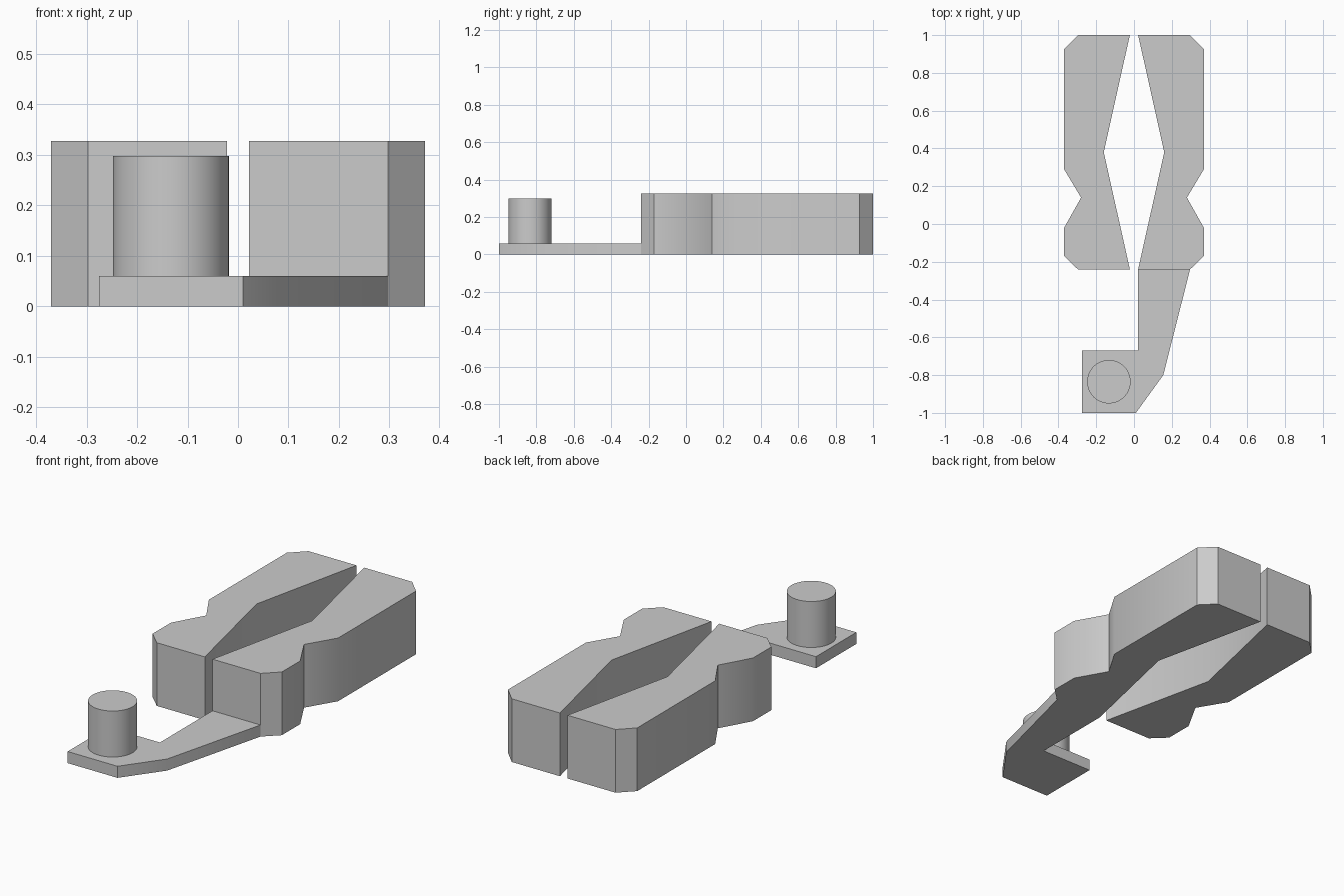
import bpy
import bmesh
import math

if "Cube" in bpy.data.objects:
    bpy.data.objects.remove(bpy.data.objects["Cube"], do_unlink=True)

grey = bpy.data.materials.new("plain grey")
grey.use_nodes = True
COLOUR = (0.6, 0.6, 0.6, 1.0)
grey.diffuse_color = COLOUR
grey.node_tree.nodes["Principled BSDF"].inputs["Base Color"].default_value = COLOUR


def finish(obj, name):
    """Name a part, colour it and smooth its shallow edges."""
    obj.name = name
    obj.data.materials.append(grey)
    bpy.ops.object.select_all(action='DESELECT')
    obj.select_set(True)
    bpy.context.view_layer.objects.active = obj
    bpy.ops.object.shade_smooth_by_angle(angle=math.radians(35))


def prism(name, outline, height):
    """Extrude a flat outline up from the ground."""
    bm = bmesh.new()
    base = bm.faces.new([bm.verts.new((x, y, 0)) for x, y in outline])
    top = bmesh.ops.extrude_face_region(bm, geom=[base])["geom"]
    verts = [v for v in top if isinstance(v, bmesh.types.BMVert)]
    bmesh.ops.translate(bm, verts=verts, vec=(0, 0, height))
    bmesh.ops.recalc_face_normals(bm, faces=bm.faces)
    mesh = bpy.data.meshes.new(name)
    bm.to_mesh(mesh)
    bm.free()
    obj = bpy.data.objects.new(name, mesh)
    bpy.context.collection.objects.link(obj)
    finish(obj, name)


# Two mirrored jaws with an outer notch and an angled inner face
jaw = [(0.022, 1), (0.16, 0.38), (0.022, -0.24), (0.297, -0.24),
       (0.37, -0.17), (0.37, -0.02), (0.28, 0.14), (0.37, 0.29),
       (0.37, 0.927), (0.297, 1)]
prism("left_jaw", jaw, 0.327)
prism("right_jaw", [(-x, y) for x, y in jaw], 0.327)

# Thin arm reaching forward from the left jaw to a square pad
prism("arm", [(0.022, -0.24), (0.022, -0.67), (-0.275, -0.67), (-0.275, -1),
              (0.01, -1), (0.155, -0.8), (0.297, -0.24)], 0.06)

# Round peg standing on the pad
bpy.ops.mesh.primitive_cylinder_add(vertices=64, radius=0.115, depth=0.238,
                                    location=(-0.133, -0.835, 0.179))
finish(bpy.context.object, "peg")
